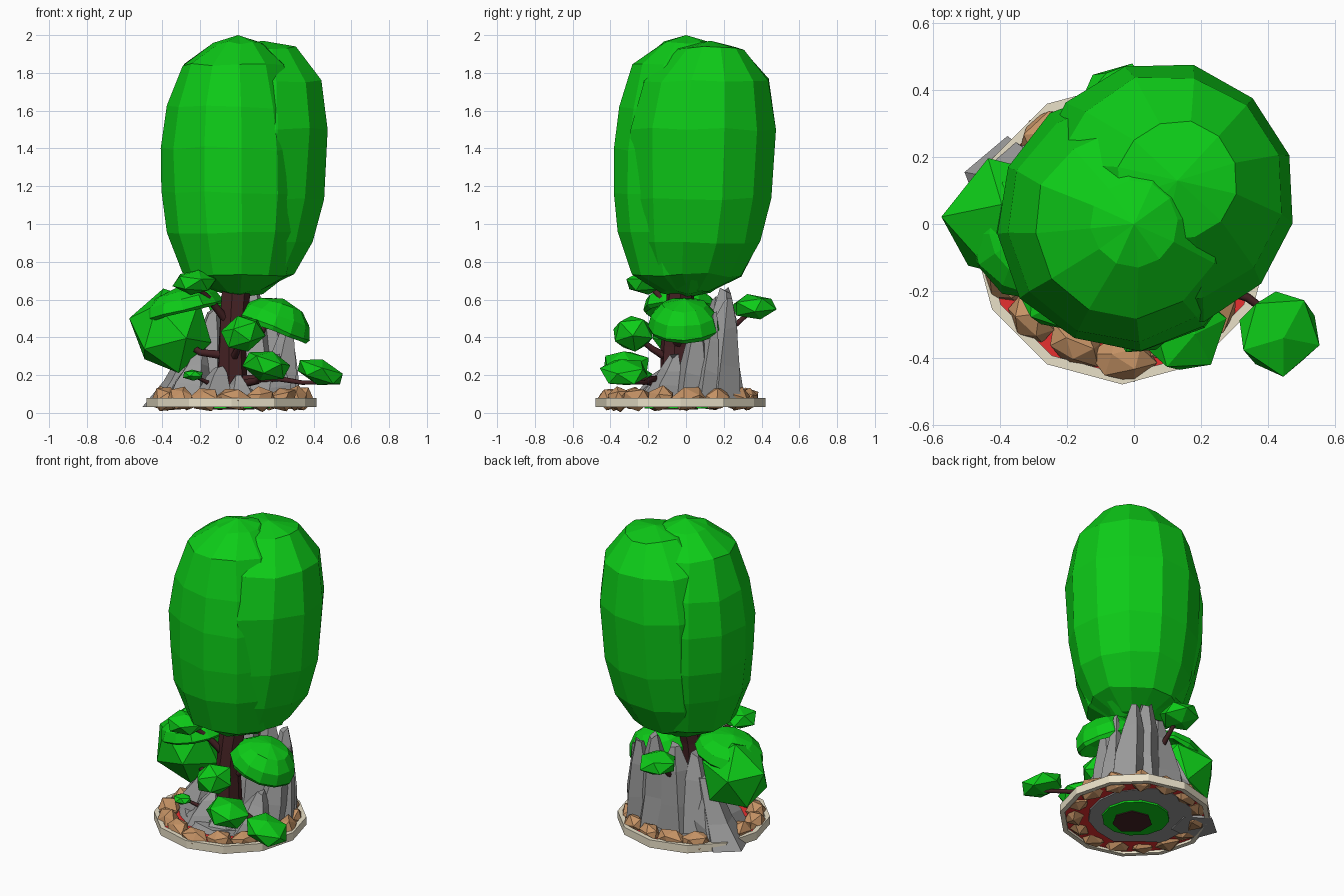
import bpy, bmesh, random
from math import sin, cos, pi, radians
from mathutils import Vector, Matrix

if "Cube" in bpy.data.objects:
    bpy.data.objects.remove(bpy.data.objects["Cube"])
random.seed(4)


def mat(name, rgb):
    m = bpy.data.materials.new(name)
    m.diffuse_color = (*rgb, 1)
    m.use_nodes = True
    m.node_tree.nodes["Principled BSDF"].inputs["Base Color"].default_value = m.diffuse_color
    return m


LEAF = mat("leaf", (0.004, 0.6, 0.009))
BARK = mat("bark", (0.06, 0.016, 0.018))
BROWN = mat("brown_stone", (0.56, 0.29, 0.13))
BEIGE = mat("beige", (0.82, 0.75, 0.58))
RED = mat("red", (0.8, 0.03, 0.03))
GREY = mat("grey_rock", (0.32, 0.32, 0.32))


def finish(name, bm, material):
    bmesh.ops.recalc_face_normals(bm, faces=bm.faces)
    me = bpy.data.meshes.new(name)
    bm.to_mesh(me)
    bm.free()
    me.materials.append(material)
    ob = bpy.data.objects.new(name, me)
    bpy.context.collection.objects.link(ob)
    return ob


def jig(a):
    return random.uniform(-a, a)


def loft(name, rings, n, material, jitter=0, phase=0, zj=0):
    """Rings (x, y, z, r) joined bottom to top; r = 0 makes a pole."""
    bm = bmesh.new()
    loops = []
    for x, y, z, r in rings:
        if r == 0:
            loops.append([bm.verts.new((x, y, z))])
            continue
        row = []
        for i in range(n):
            a = 2 * pi * i / n + phase
            k = r * (1 + jig(jitter))
            row.append(bm.verts.new((x + k * cos(a), y + k * sin(a), z + jig(zj))))
        loops.append(row)
    for lo, hi in zip(loops, loops[1:]):
        for i in range(n):
            j = (i + 1) % n
            vs = [lo[i % len(lo)], lo[j % len(lo)], hi[j % len(hi)], hi[i % len(hi)]]
            bm.faces.new(list(dict.fromkeys(vs)))
    for row in (loops[0], loops[-1]):
        if len(row) > 1:
            bm.faces.new(row)
    return finish(name, bm, material)


def blob(name, c, s, material, jitter=0.0, rot=(0, 0, 0), tilt=0, spin=0):
    """Stretched, slightly uneven icosphere."""
    bm = bmesh.new()
    bmesh.ops.create_icosphere(bm, subdivisions=1, radius=1)
    R = Matrix.Rotation(rot[2], 3, 'Z') @ Matrix.Rotation(rot[1], 3, 'Y') @ Matrix.Rotation(rot[0], 3, 'X')
    M = Matrix.Rotation(spin, 3, 'Z') @ Matrix.Rotation(tilt, 3, 'Y') @ Matrix.Diagonal(s) @ R
    for v in bm.verts:
        v.co = M @ (v.co * (1 + jig(jitter))) + Vector(c)
    return finish(name, bm, material)


def branch(name, pts):
    """Tapered limb through points (x, y, z, radius)."""
    cu = bpy.data.curves.new(name, 'CURVE')
    cu.dimensions = '3D'
    cu.bevel_depth = 1
    cu.bevel_resolution = 1
    cu.use_fill_caps = True
    sp = cu.splines.new('POLY')
    sp.points.add(len(pts) - 1)
    for p, (x, y, z, r) in zip(sp.points, pts):
        p.co = (x, y, z, 1)
        p.radius = r
    cu.materials.append(BARK)
    ob = bpy.data.objects.new(name, cu)
    bpy.context.collection.objects.link(ob)
    bpy.ops.object.select_all(action='DESELECT')
    bpy.context.view_layer.objects.active = ob
    ob.select_set(True)
    bpy.ops.object.convert(target='MESH')


def umbrella(name, c, s, tilt):
    """Dome-shaped leaf pad, hollowed underneath."""
    prof = [(0, 0, .35, 0), (0, 0, .25, .6), (0, 0, 0, .93), (0, 0, .12, 1),
            (0, 0, .5, .9), (0, 0, .82, .6), (0, 0, 1, 0)]
    ob = loft(name, prof, 12, LEAF, 0.04, 0, 0.03)
    M = Matrix.Translation(c) @ Matrix.Rotation(tilt, 4, 'Y') @ Matrix.Diagonal((*s, 1))
    ob.data.transform(M)


# tray: ring, red floor, mossy centre
CX, CY = -0.035, -0.03
ring = bmesh.new()
rows = [[ring.verts.new((CX + r * cos(pi * i / 6), CY + r * sin(pi * i / 6), z)) for i in range(12)]
        for r, z in ((.45, .03), (.45, .08), (.42, .08), (.42, .03))]
for k in range(4):
    a, b = rows[k], rows[(k + 1) % 4]
    for i in range(12):
        j = (i + 1) % 12
        ring.faces.new((a[i], a[j], b[j], b[i]))
finish("tray_ring", ring, BEIGE)
loft("tray_floor", [(CX, CY, .045, .425), (CX, CY, .06, .425)], 12, RED)
loft("rock_bed", [(-.04, 0, .036, .32), (-.04, 0, .09, .29)], 14, GREY, 0.08)
loft("moss_disc", [(-.03, -.02, .024, .2), (-.03, -.02, .1, .2)], 12, LEAF)

# brown border stones, long side along the rim
for i in range(15):
    a = 2 * pi * (i + .3) / 15
    r = .365 + jig(.01)
    k = random.uniform(.88, 1.15)
    blob(f"border_stone_{i}", (CX + r * cos(a), CY + r * sin(a), .075), (.062 * k, .088 * k, .066),
         BROWN, .12, (jig(1), jig(1), jig(3)), 0, a)

# grey cliff: base x, y, radius, then tip x, y, z
crags = [(.09, .15, .15, .08, .21, .68), (.19, .16, .13, .18, .22, .63),
         (.2, .03, .12, .27, .06, .5), (.25, .1, .08, .26, .15, .55),
         (-.07, .15, .16, -.04, .17, .64), (-.18, .11, .17, -.13, .09, .57),
         (-.29, .12, .15, -.2, .1, .4), (-.27, -.04, .14, -.2, 0, .36),
         (-.15, -.16, .13, -.1, -.1, .28), (.02, -.19, .11, 0, -.14, .22),
         (.17, -.11, .13, .2, -.06, .33)]
for i, (x, y, r, tx, ty, tz) in enumerate(crags):
    def at(t, k):
        return (x + (tx - x) * t, y + (ty - y) * t, .055 + (tz - .085) * t, r * k)
    loft(f"crag_{i}", [at(0, 1), at(.35, .76), at(.72, .5), at(1, .2)], 5, GREY, .14, jig(1), .02)
# ridge running out over the tray edge
loft("outer_ridge", [(-.37, .12, .03, .14), (-.3, .11, .17, .1), (-.2, .1, .42, .05)], 5, GREY, .04, pi * .92)

# trunk and limbs
loft("trunk", [(-.03, -.06, .018, .12), (-.03, -.06, .15, .085), (-.03, -.06, .35, .075),
               (-.02, -.04, .55, .075), (0, 0, .8, .08)], 7, BARK, .08)
limbs = {
    "left": [(-.03, -.06, .3, .03), (-.2, -.06, .32, .02), (-.35, -.02, .42, .012)],
    "upper_left": [(-.03, -.05, .45, .025), (-.15, -.12, .6, .018), (-.23, -.2, .68, .01)],
    "right": [(-.02, -.05, .35, .03), (.12, -.04, .42, .022), (.18, -.01, .54, .012)],
    "front": [(-.03, -.08, .28, .025), (0, -.18, .34, .018), (.03, -.28, .42, .01)],
    "low_front": [(0, -.1, .15, .025), (.1, -.22, .17, .02), (.15, -.31, .24, .01)],
    "low_right": [(.03, -.1, .18, .025), (.22, -.18, .18, .016), (.34, -.22, .16, .013), (.46, -.31, .16, .01)],
    "back": [(-.02, 0, .35, .025), (-.04, .22, .43, .018), (-.04, .37, .56, .01)],
    "tiny": [(-.06, -.1, .14, .02), (-.16, -.18, .16, .012), (-.24, -.22, .2, .007)],
}
for k, p in limbs.items():
    branch(f"limb_{k}", p)

# leaf pads: centre, half sizes, tilt
pads = {
    "left": ((-.355, .01, .435), (.225, .205, .23), 0),
    "upper_left": ((-.23, -.215, .69), (.12, .11, .068), 0),
    "front": ((.025, -.28, .42), (.125, .12, .1), -.3),
    "low_front": ((.15, -.32, .25), (.135, .14, .085), .25),
    "low_right": ((.435, -.325, .215), (.14, .135, .07), .35),
    "back": ((-.05, .36, .56), (.12, .13, .07), 0),
    "tiny": ((-.24, -.23, .2), (.06, .055, .03), 0),
}
for k, (c, s, t) in pads.items():
    blob(f"leaf_pad_{k}", c, s, LEAF, .04, (jig(.3), jig(.3), jig(1)), t)
umbrella("leaf_dome_right", (.18, -.01, .435), (.2, .195, .18), radians(20))
umbrella("leaf_dome_left", (-.285, -.03, .53), (.21, .2, .14), radians(-14))

# tall twin crown
loft("crown_front", [(0, 0, .61, 0), (0, 0, .64, .13), (-.01, 0, .735, .29), (-.015, 0, .95, .36),
                     (-.02, .01, 1.17, .39), (-.02, .01, 1.4, .39), (-.02, .01, 1.62, .36),
                     (-.02, 0, 1.84, .28), (0, 0, 1.955, .13), (0, 0, 2, 0)],
     12, LEAF, .02, .1, .012)
loft("crown_back", [(.03, .03, .63, 0), (.03, .03, .65, .12), (.04, .04, .73, .26), (.06, .06, .9, .34),
                    (.08, .08, 1.13, .38), (.09, .09, 1.5, .395), (.105, .105, 1.76, .345),
                    (.13, .13, 1.93, .18), (.13, .13, 1.97, 0)],
     12, LEAF, .02, .3, .012)
